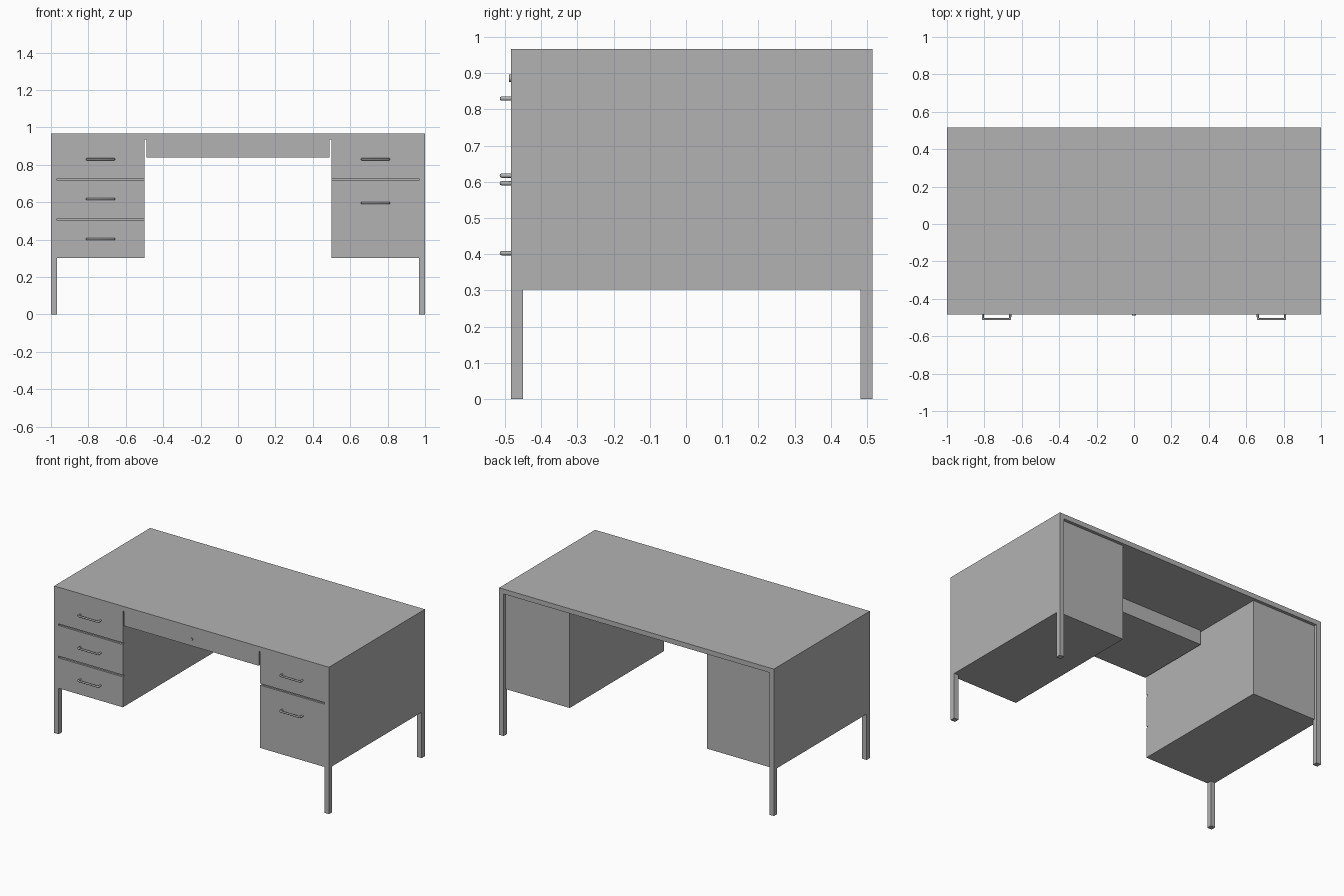
import bpy
import math

if "Cube" in bpy.data.objects:
    bpy.data.objects.remove(bpy.data.objects["Cube"])

grey = bpy.data.materials.new("desk grey")
grey.diffuse_color = (0.45, 0.45, 0.45, 1)
grey.use_nodes = True
grey.node_tree.nodes["Principled BSDF"].inputs["Base Color"].default_value = grey.diffuse_color

FRONT, BACK = -0.483, 0.515      # desk depth
TOP, UNDER, BASE = 0.967, 0.935, 0.302
LEG = 0.033


def box(name, x, y, z):
    """Axis-aligned box from (min, max) pairs."""
    x, y, z = sorted(x), sorted(y), sorted(z)
    bpy.ops.mesh.primitive_cube_add(
        size=1, location=[(a + b) / 2 for a, b in (x, y, z)])
    ob = bpy.context.object
    ob.name = name
    ob.scale = [b - a for a, b in (x, y, z)]
    bpy.ops.object.transform_apply(location=False, rotation=False, scale=True)
    ob.data.materials.append(grey)
    return ob


def handle(name, x, z):
    """U-shaped bar pull swept along a three-sided path."""
    cu = bpy.data.curves.new(name, 'CURVE')
    cu.dimensions = '3D'
    cu.bevel_depth = 0.006
    cu.bevel_resolution = 2
    cu.use_fill_caps = True
    sp = cu.splines.new('POLY')
    w, y = 0.073, -0.509
    pts = [(-w, FRONT + 0.004), (-w, y + 0.004), (-w + 0.004, y),
           (w - 0.004, y), (w, y + 0.004), (w, FRONT + 0.004)]
    sp.points.add(len(pts) - 1)
    for p, (px, py) in zip(sp.points, pts):
        p.co = (x + px, py, z, 1)
    ob = bpy.data.objects.new(name, cu)
    bpy.context.collection.objects.link(ob)
    cu.materials.append(grey)


# Table top
box("desk_top", (-1, 1), (FRONT, BACK), (UNDER, TOP))

# Drawer front limits (low, high) and handle heights for each pedestal
drawers = {
    -1: ([(BASE, 0.502), (0.514, 0.715), (0.726, UNDER)], [0.403, 0.617, 0.83]),
    1: ([(BASE, 0.715), (0.726, UNDER)], [0.596, 0.83]),
}
for s, side in ((-1, "left"), (1, "right")):
    outer, inner = s * (1 - LEG), s * 0.5
    # Legs
    box(side + "_front_leg", (s, outer), (FRONT, FRONT + LEG), (0, UNDER))
    box(side + "_back_leg", (s, outer), (BACK - LEG, BACK), (0, UNDER))
    # Pedestal body and flush side panel
    box(side + "_side_panel", (s, outer),
        (FRONT + LEG, BACK - LEG), (BASE, UNDER))
    box(side + "_pedestal", (outer, inner),
        (FRONT + 0.012, 0.495), (BASE, UNDER))
    # Drawer fronts separated by narrow gaps, each with a pull
    fronts, pulls = drawers[s]
    for i, (span, z) in enumerate(zip(fronts, pulls)):
        box(f"{side}_drawer_front_{i}", (outer, inner),
            (FRONT, FRONT + 0.012), span)
        handle(f"{side}_drawer_handle_{i}", s * 0.735, z)

# Shallow centre drawer
box("centre_drawer", (-0.49, 0.49), (FRONT, 0.025), (0.84, UNDER))

# Round lock
bpy.ops.mesh.primitive_cylinder_add(
    vertices=24, radius=0.01, depth=0.01,
    location=(0, FRONT - 0.001, 0.886), rotation=(math.pi / 2, 0, 0))
lock = bpy.context.object
lock.name = "drawer_lock"
lock.data.materials.append(grey)
bpy.ops.object.shade_smooth_by_angle()
